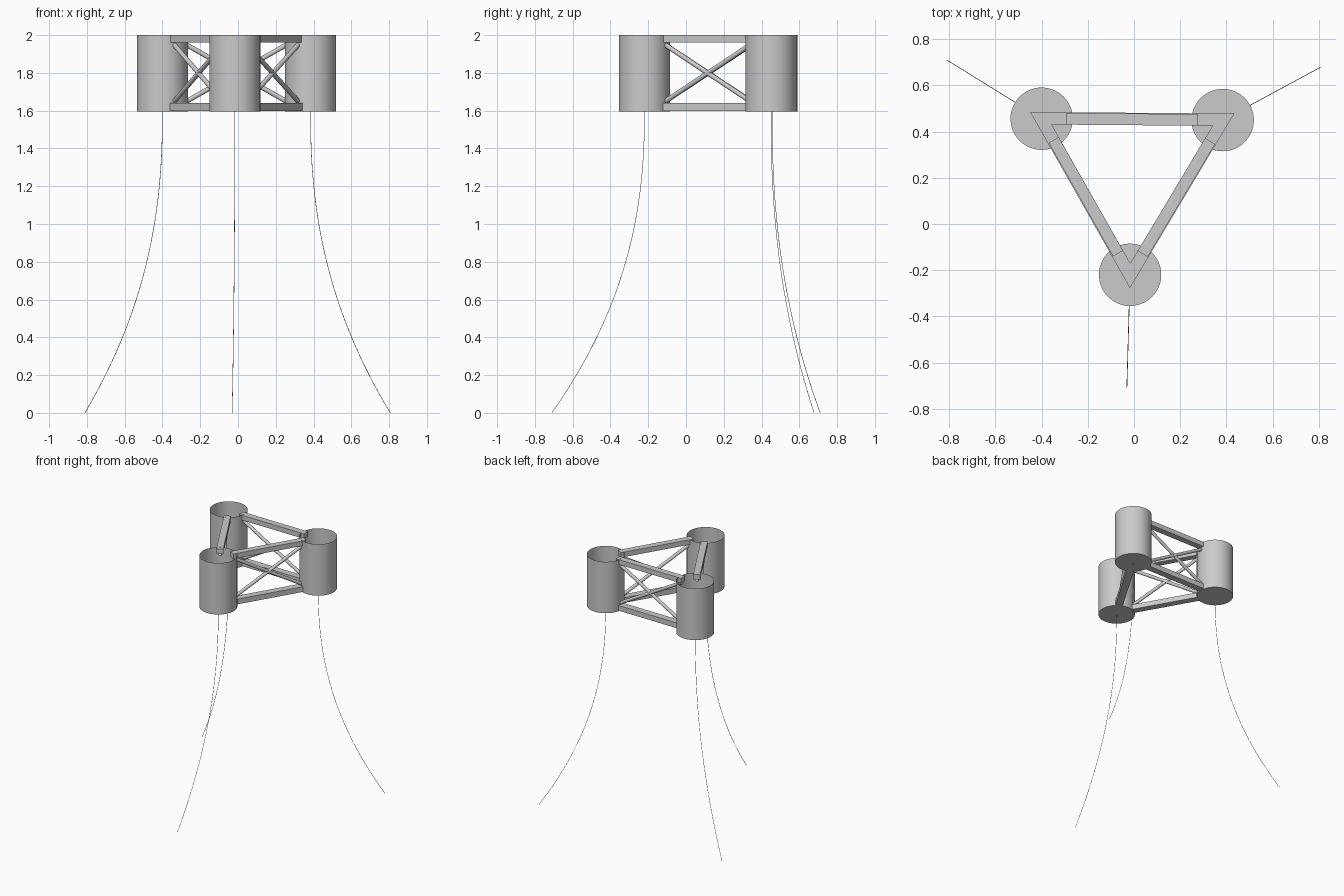
import bpy, bmesh, math
from mathutils import Vector, Matrix

if "Cube" in bpy.data.objects:
    bpy.data.objects.remove(bpy.data.objects["Cube"])

LOW, HIGH = 1.595, 2.0
RADIUS = 0.135
columns = [Vector((-0.40, 0.456, 0)), Vector((0.384, 0.45, 0)), Vector((-0.017, -0.22, 0))]
anchors = [Vector((-0.81, 0.71, 0)), Vector((0.806, 0.678, 0)), Vector((-0.031, -0.71, 0))]
pairs = [(0, 1), (1, 2), (2, 0)]


def finish(bm, name, smooth=False):
    bmesh.ops.recalc_face_normals(bm, faces=bm.faces)
    me = bpy.data.meshes.new(name)
    bm.to_mesh(me)
    bm.free()
    ob = bpy.data.objects.new(name, me)
    bpy.context.collection.objects.link(ob)
    if smooth:
        bpy.ops.object.select_all(action='DESELECT')
        ob.select_set(True)
        bpy.context.view_layer.objects.active = ob
        bpy.ops.object.shade_smooth_by_angle()
    return ob


# Thin-walled bucket column, open at the top
def bucket(name, c):
    bm = bmesh.new()
    bmesh.ops.create_cone(bm, cap_ends=True, segments=64, radius1=RADIUS, radius2=RADIUS,
                          depth=HIGH - LOW,
                          matrix=Matrix.Translation((c.x, c.y, (LOW + HIGH) / 2)))
    top = [f for f in bm.faces if f.calc_center_median().z > HIGH - 0.01]
    bmesh.ops.delete(bm, geom=top, context='FACES_ONLY')
    finish(bm, name, True)


# Square beam between two points
def beam(name, a, b, width, height):
    d = b - a
    bm = bmesh.new()
    m = (Matrix.Translation((a + b) / 2) @ Matrix.Rotation(math.atan2(d.y, d.x), 4, 'Z')
         @ Matrix.Diagonal((d.length, width, height, 1)))
    bmesh.ops.create_cube(bm, size=1, matrix=m)
    finish(bm, name)


# Round brace between two points
def tube(name, a, b, r):
    d = b - a
    bm = bmesh.new()
    m = Matrix.Translation((a + b) / 2) @ d.to_track_quat('Z', 'Y').to_matrix().to_4x4()
    bmesh.ops.create_cone(bm, cap_ends=True, segments=20, radius1=r, radius2=r,
                          depth=d.length, matrix=m)
    finish(bm, name, True)


for i, c in enumerate(columns):
    bucket(f"float_column_{i + 1}", c)

# Mitred lower frame: one closed triangular ring
centre = sum(columns, Vector()) / 3
z0, z1 = LOW + 0.004, 1.64
bm = bmesh.new()
rings = []
for c in columns:
    out = (c - centre).normalized() * 0.05
    o, n = c + out * 1.15, c - out
    rings.append([bm.verts.new((p.x, p.y, z)) for p, z in ((o, z0), (o, z1), (n, z1), (n, z0))])
for i, j in pairs:
    for k in range(4):
        l = (k + 1) % 4
        bm.faces.new((rings[i][k], rings[j][k], rings[j][l], rings[i][l]))
finish(bm, "lower_frame")

# Upper beams and crossed braces on each side
for n, (i, j) in enumerate(pairs, 1):
    a, b = columns[i], columns[j]
    u = (b - a).normalized()
    zt = Vector((0, 0, 1.98))
    beam(f"upper_beam_{n}", a + u * 0.106 + zt, b - u * 0.106 + zt, 0.05, 0.039)
    p, q = a + u * 0.12, b - u * 0.12
    hi, lo = Vector((0, 0, 1.953)), Vector((0, 0, 1.645))
    tube(f"cross_brace_{n}a", p + hi, q + lo, 0.0125)
    tube(f"cross_brace_{n}b", p + lo, q + hi, 0.0125)

# Sagging mooring lines
for i, (c, e) in enumerate(zip(columns, anchors), 1):
    cu = bpy.data.curves.new(f"mooring_line_{i}", 'CURVE')
    cu.dimensions = '3D'
    cu.bevel_depth = 0.0015
    cu.bevel_resolution = 1
    cu.use_fill_caps = True
    sp = cu.splines.new('POLY')
    N = 40
    sp.points.add(N)
    for k in range(N + 1):
        t = k / N
        p = c.lerp(e, t ** 2.3)
        sp.points[k].co = (p.x, p.y, LOW * (1 - t) + 0.001, 1)
    bpy.context.collection.objects.link(bpy.data.objects.new(f"mooring_line_{i}", cu))
